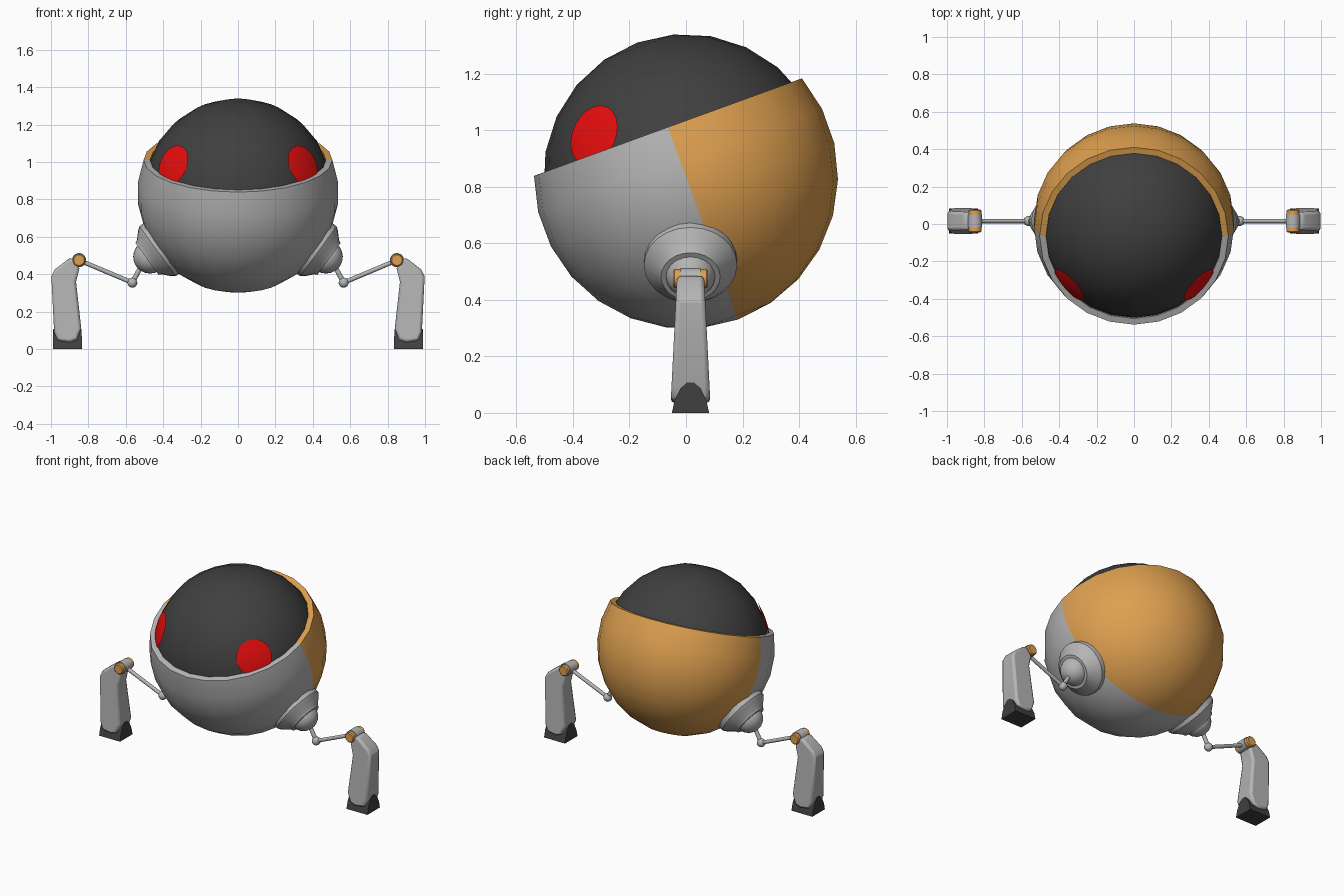
import bpy, bmesh, math
from mathutils import Matrix, Vector

if "Cube" in bpy.data.objects:
    bpy.data.objects.remove(bpy.data.objects["Cube"])


def material(name, rgb):
    m = bpy.data.materials.new(name)
    m.diffuse_color = (*rgb, 1)
    m.use_nodes = True
    m.node_tree.nodes["Principled BSDF"].inputs["Base Color"].default_value = m.diffuse_color
    return m


GREY = material("light_grey", (0.46, 0.46, 0.46))
ORANGE = material("orange", (0.73, 0.35, 0.08))
DARK = material("charcoal", (0.05, 0.05, 0.05))
RED = material("red", (0.8, 0.004, 0.004))


def finish(name, bm, mats, matrix=Matrix(), angle=35):
    """Clean the mesh, place it and shade it smooth up to the given angle."""
    bmesh.ops.remove_doubles(bm, verts=bm.verts, dist=1e-4)
    bmesh.ops.recalc_face_normals(bm, faces=bm.faces)
    bm.transform(matrix)
    me = bpy.data.meshes.new(name)
    bm.to_mesh(me)
    bm.free()
    for m in mats:
        me.materials.append(m)
    for p in me.polygons:
        p.use_smooth = True
    me.set_sharp_from_angle(angle=math.radians(angle))
    ob = bpy.data.objects.new(name, me)
    bpy.context.collection.objects.link(ob)
    return ob


def lathe(name, profile, segs, matrix, mats, rule=None, angle=35):
    """Spin an (r, z) profile about the local z axis."""
    bm = bmesh.new()
    rings = [[bm.verts.new((r * math.cos(2 * math.pi * i / segs),
                            r * math.sin(2 * math.pi * i / segs), z))
              for i in range(segs)] for r, z in profile]
    for a, b in zip(rings, rings[1:]):
        for i in range(segs):
            j = (i + 1) % segs
            f = bm.faces.new((a[i], a[j], b[j], b[i]))
            if rule:
                f.material_index = rule(f.calc_center_median())
    return finish(name, bm, mats, matrix, angle)


def arc(radius, start, end, steps, z0=0):
    """Profile points along a circle, by latitude in degrees."""
    out = []
    for i in range(steps + 1):
        t = math.radians(start + (end - start) * i / steps)
        out.append((max(0, radius * math.cos(t)), z0 + radius * math.sin(t)))
    return out


def aim(origin, direction):
    q = Vector(direction).to_track_quat('Z', 'Y')
    return Matrix.Translation(origin) @ q.to_matrix().to_4x4()


def rod(name, a, b, r, mat, segs=12):
    a, b = Vector(a), Vector(b)
    h = (b - a).length
    return lathe(name, [(0, 0), (r, 0), (r, h), (0, h)], segs, aim(a, b - a), [mat])


def prism(name, points, matrix, mat):
    """Closed solid from two matching loops of points."""
    bm = bmesh.new()
    a, b = [[bm.verts.new(p) for p in loop] for loop in points]
    bm.faces.new(a)
    bm.faces.new(b[::-1])
    for i in range(len(a)):
        j = (i + 1) % len(a)
        bm.faces.new((a[i], b[i], b[j], a[j]))
    return finish(name, bm, [mat], matrix, 30)


# Body: tilted shell with a thick rim around a dark ball
R, R_IN, LAT = 0.538, 0.505, 20.3
CENTRE = Vector((0, 0, 0.836))
tilt = Matrix.Translation(CENTRE) @ Matrix.Rotation(math.radians(20), 4, 'X')
rim_z = R * math.sin(math.radians(LAT))
shell = arc(R, -90, LAT, 8) + [(0.47, rim_z), (0.47, rim_z - 0.03)]
lathe("body_shell", shell, 24, tilt, [GREY, ORANGE], lambda c: int(c.y > 0))
lathe("head_ball", arc(R_IN, -90, 90, 12), 24, tilt, [DARK])

LEG_Y = 0.016
for s, side in ((1, "right"), (-1, "left")):
    # Eye: thin round patch lying on the head ball
    eye_dir = Vector((s * 0.345, -0.325, 0.147))
    lathe(side + "_eye", arc(R_IN + 0.004, 77.5, 90, 4), 20, aim(CENTRE, eye_dir), [RED])

    # Hip: stepped collar with a ball, pointing outward and down
    hip_dir = Vector((s * 0.81, 0, -0.588))
    hip = aim((s * 0.43, LEG_Y, 0.523), hip_dir)
    collar = [(0, -0.06), (0.165, -0.06), (0.165, 0.0), (0.15, 0.02),
              (0.112, 0.055), (0.105, 0.07), (0, 0.07)]
    lathe(side + "_hip_collar", collar, 24, hip, [GREY])
    lathe(side + "_hip_ball", arc(0.09, -90, 90, 10, 0.05), 20, hip, [GREY])

    # Thin two-part arm with a small ball elbow
    elbow, knee = (s * 0.565, LEG_Y, 0.355), (s * 0.85, LEG_Y, 0.475)
    rod(side + "_upper_rod", (s * 0.5, LEG_Y, 0.475), elbow, 0.013, GREY)
    rod(side + "_lower_rod", elbow, knee, 0.012, GREY)
    lathe(side + "_elbow_ball", arc(0.027, -90, 90, 8), 14,
          Matrix.Translation(elbow), [GREY])

    # Knee: orange pin with a grey sleeve in the middle
    pin = [(0, -0.062), (0.028, -0.062), (0.034, -0.056),
           (0.034, 0.056), (0.028, 0.062), (0, 0.062)]
    lathe(side + "_knee_pin", pin, 18, aim(knee, (0, 1, 0)), [ORANGE])
    sleeve = [(0, -0.035), (0.038, -0.035), (0.038, 0.035), (0, 0.035)]
    lathe(side + "_knee_sleeve", sleeve, 18, aim(knee, (0, 1, 0)), [GREY])

    # Leg: bent column, wider towards the bottom
    outline = [(0.865, 0.478), (0.9, 0.487), (0.98, 0.425), (0.998, 0.39),
               (0.983, 0.09), (0.965, 0.045), (0.9, 0.035), (0.86, 0.05),
               (0.838, 0.11), (0.866, 0.36), (0.848, 0.43)]
    loops = [[(s * x, LEG_Y + d * (0.072 - 0.05 * z), z) for x, z in outline]
             for d in (-1, 1)]
    leg = prism(side + "_leg", loops, Matrix(), GREY)
    bevel = leg.modifiers.new("soft_edges", 'BEVEL')
    bevel.width = 0.014
    bevel.segments = 2
    bevel.limit_method = 'ANGLE'
    bevel.angle_limit = math.radians(50)

    # Foot: arched block that shows on the inner and outer sides of the leg
    arch = [(-0.066, 0), (-0.056, 0.045), (-0.035, 0.088), (-0.012, 0.108),
            (0.012, 0.108), (0.035, 0.088), (0.056, 0.045), (0.066, 0)]
    foot = [[(s * (x + k * z), LEG_Y + y, z) for y, z in arch]
            for x, k in ((0.834, 0.02), (0.988, 0.0))]
    prism(side + "_foot", foot, Matrix(), DARK)
